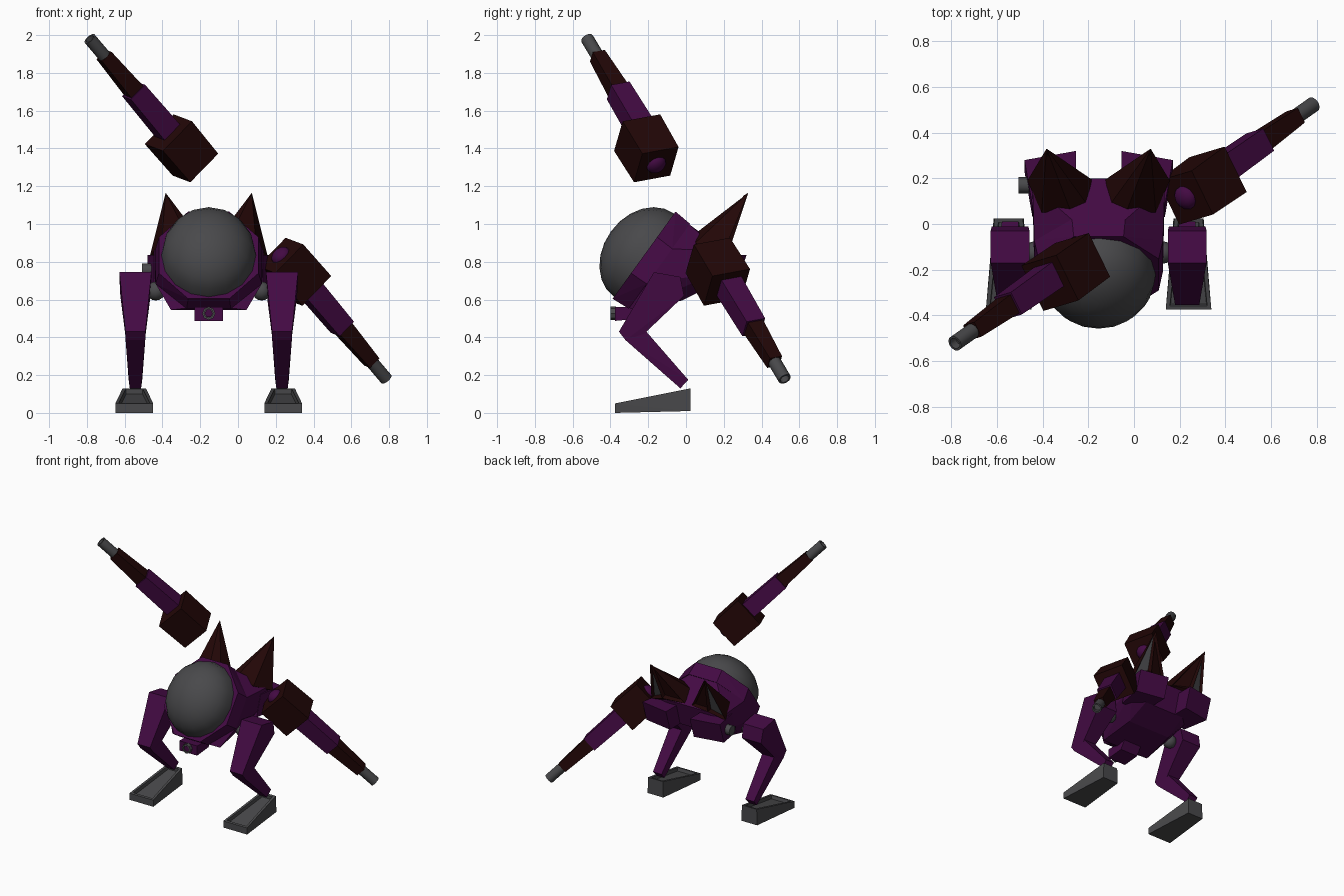
import bpy, bmesh, math
from mathutils import Vector, Matrix

if "Cube" in bpy.data.objects:
    bpy.data.objects.remove(bpy.data.objects["Cube"])

CX = -0.155  # centre line of the walker


def mat(name, rgb):
    m = bpy.data.materials.new(name)
    m.diffuse_color = (*rgb, 1)
    m.use_nodes = True
    m.node_tree.nodes["Principled BSDF"].inputs["Base Color"].default_value = m.diffuse_color
    return m


PURPLE = mat("purple", (0.056, 0.003, 0.056))
BROWN = mat("dark_brown", (0.016, 0.002, 0.002))
GREY = mat("grey", (0.066, 0.066, 0.07))


def finish(bm, name, *mats):
    bmesh.ops.recalc_face_normals(bm, faces=bm.faces)
    me = bpy.data.meshes.new(name)
    bm.to_mesh(me)
    bm.free()
    for m in mats:
        me.materials.append(m)
    ob = bpy.data.objects.new(name, me)
    bpy.context.collection.objects.link(ob)
    return ob


def hull(name, pts, m):
    bm = bmesh.new()
    for p in pts:
        bm.verts.new(p)
    bmesh.ops.convex_hull(bm, input=bm.verts)
    bmesh.ops.dissolve_limit(bm, angle_limit=0.02, verts=bm.verts, edges=bm.edges)
    return finish(bm, name, m)


def frame(origin, axis, side):
    """Matrix with local z along axis and local x close to side."""
    z = Vector(axis).normalized()
    y = z.cross(Vector(side)).normalized()
    x = y.cross(z)
    return Matrix.Translation(origin) @ Matrix((x, y, z)).transposed().to_4x4()


def smooth(ob, angle=40):
    bpy.context.view_layer.objects.active = ob
    ob.select_set(True)
    bpy.ops.object.shade_smooth_by_angle(angle=math.radians(angle))
    ob.select_set(False)


def lathe(name, mtx, profile, n, m):
    """Turn (radius, height) points round the local z axis."""
    bm = bmesh.new()
    rings = [[bm.verts.new(mtx @ Vector((r * math.cos(2 * math.pi * i / n),
                                         r * math.sin(2 * math.pi * i / n), h)))
              for i in range(n)] for r, h in profile]
    for a, b in zip(rings, rings[1:]):
        for i in range(n):
            bm.faces.new((a[i], a[(i + 1) % n], b[(i + 1) % n], b[i]))
    bm.faces.new(rings[0])
    bm.faces.new(rings[-1])
    ob = finish(bm, name, m)
    smooth(ob)
    return ob


def taper(name, mtx, z0, a0, z1, a1, m):
    """Square bar that changes width along local z."""
    return hull(name, [mtx @ Vector((x * a, y * a, z)) for z, a in ((z0, a0), (z1, a1))
                       for x in (-1, 1) for y in (-1, 1)], m)


def ball(name, mtx, m, u=16, v=10):
    bm = bmesh.new()
    bmesh.ops.create_uvsphere(bm, u_segments=u, v_segments=v, radius=1, matrix=mtx)
    ob = finish(bm, name, m)
    smooth(ob, 60)
    return ob


# Canopy: flattened dome, leaning forward and up, back half cut away
tilt = frame((CX, -0.222, 0.835), (0, -0.81, 0.585), (1, 0, 0))
bm = bmesh.new()
bmesh.ops.create_uvsphere(bm, u_segments=16, v_segments=12, radius=1)
bmesh.ops.delete(bm, geom=[v for v in bm.verts if v.co.z < -0.1], context='VERTS')
bm.transform(tilt @ Matrix.Diagonal((0.25, 0.272, 0.216, 1)))
smooth(finish(bm, "canopy", GREY), 60)


# Hull: octagonal collar running back into a broad stern
def octagon(rx, ry, z):
    return [tilt @ Vector((rx * math.cos(a), ry * math.sin(a), z))
            for a in (math.pi / 8 + k * math.pi / 4 for k in range(8))]


hull("collar", octagon(0.285, 0.308, 0.0) + octagon(0.305, 0.3, -0.1), PURPLE)
stern = octagon(0.305, 0.295, -0.1)
for s in (-1, 1):
    stern += [(CX + s * x, y, z) for x, y, z in
              ((0.29, 0.17, 0.86), (0.29, 0.15, 0.74), (0.17, 0.2, 0.86),
               (0.17, 0.15, 0.68), (0.2, -0.28, 0.545), (0.18, -0.02, 0.595))]
hull("body", stern, PURPLE)

# Chin block with a ring muzzle
hull("chin", [(CX + x, y, z) for x in (-0.075, 0.075) for y, z in
              ((-0.375, 0.487), (-0.375, 0.56), (-0.2, 0.56), (-0.24, 0.5))], PURPLE)
muzzle = frame((CX, -0.37, 0.527), (0, -1, 0), (1, 0, 0))
lathe("chin_ring", muzzle, [(0.035, 0), (0.035, 0.03), (0.024, 0.03), (0.024, 0.01)], 8, GREY)
lathe("chin_core", muzzle, [(0.022, 0), (0.022, 0.025)], 6, PURPLE)

for s, side in ((-1, "left"), (1, "right")):
    def P(x, y, z):
        return Vector((CX + s * x, y, z))

    # Shoulder block leaning back, and its peg
    hull(side + "_shoulder", [P(x, y + dy, z) for z, dy in ((0.68, -0.05), (0.835, 0)) for x, y in
                              ((0.1, 0.08), (0.29, 0.08), (0.325, 0.28), (0.1, 0.32))], PURPLE)
    lathe(side + "_shoulder_peg", frame(P(0.29, 0.17, 0.755), (s, 0, 0), (0, 1, 0)),
          [(0.036, 0), (0.036, 0.062)], 12, GREY)

    # Horn: pointed pod with a grey hollow at the back
    bm = bmesh.new()
    tip = bm.verts.new(P(0.228, 0.33, 1.165))
    base = [bm.verts.new(P(*p)) for p in
            ((0.19, 0.235, 0.88), (0.03, 0.195, 0.87), (0.05, 0.085, 0.93),
             (0.12, 0.05, 0.95), (0.25, 0.05, 0.9), (0.312, 0.19, 0.83))]
    low = bm.verts.new(P(0.18, 0.1, 0.8))
    n = len(base)
    faces = [bm.faces.new((base[i], base[(i + 1) % n], tip)) for i in range(n)]
    for i in range(n):
        bm.faces.new((base[(i + 1) % n], base[i], low))
    bmesh.ops.recalc_face_normals(bm, faces=bm.faces)
    bmesh.ops.inset_individual(bm, faces=[faces[0], faces[-1]], thickness=0.024, depth=-0.02)
    faces[-1].material_index = 1
    finish(bm, side + "_horn", BROWN, GREY)

    # Hip joint
    lathe(side + "_hip_axle", frame(P(0.2, -0.125, 0.65), (s, 0, 0), (0, 1, 0)),
          [(0.03, 0), (0.03, 0.13)], 12, GREY)
    ball(side + "_hip_ball", Matrix.Translation(P(0.28, -0.125, 0.645))
         @ Matrix.Scale(0.05, 4), GREY, 12, 8)

    # Leg: thigh narrowing to the knee, then a slim shin
    thigh = ((-0.17, 0.745, 0.085), (-0.03, 0.72, 0.085), (-0.01, 0.62, 0.08),
             (-0.22, 0.42, 0.052), (-0.32, 0.385, 0.05), (-0.355, 0.43, 0.053))
    shin = ((-0.35, 0.425, 0.052), (-0.32, 0.385, 0.052), (-0.21, 0.43, 0.05),
            (-0.03, 0.13, 0.03), (0.012, 0.175, 0.036))
    for part, prof in (("thigh", thigh), ("shin", shin)):
        hull(side + "_" + part, [P(0.388 + e * w, y, z) for y, z, w in prof
                                 for e in (-1, 1)], PURPLE)

    # Foot: wedge narrowing to the heel, with a sunken top
    foot = hull(side + "_foot", [P(0.394 + e * w, y, z) for e in (-1, 1) for y, z, w in
                ((-0.375, 0, 0.1), (-0.375, 0.05, 0.1), (0.025, 0.01, 0.066),
                 (0.025, 0.13, 0.062))], GREY)
    bm = bmesh.new()
    bm.from_mesh(foot.data)
    top = [f for f in bm.faces if f.normal.z > 0.8]
    bmesh.ops.inset_region(bm, faces=top, thickness=0.025, depth=0)
    bmesh.ops.inset_region(bm, faces=top, thickness=0.004, depth=-0.025)
    bm.to_mesh(foot.data)
    bm.free()

# Cannon arms: one is the point reflection of the other
for s, side in ((1, "right"), (-1, "left")):
    o = Vector((0.297, 0.178, 0.755))
    if s < 0:
        o = Vector((0, 0, 2.16)) - o
    arm = frame(o, Vector((0.588, 0.416, -0.694)) * s, (0.67, 0.195, 0.715))
    block = Matrix.Translation((0, -0.012 if s > 0 else -0.03, -0.006)) @ arm
    taper(side + "_arm_box", block, -0.122, 0.108, 0.122, 0.112, BROWN)
    taper(side + "_arm_sleeve", arm, 0.1, 0.06, 0.435, 0.055, PURPLE)
    taper(side + "_arm_fore", arm, 0.42, 0.046, 0.70, 0.036, BROWN)
    lathe(side + "_arm_barrel", arm,
          [(0.035, 0.68), (0.035, 0.83), (0.025, 0.83), (0.025, 0.79)], 12, GREY)
    ball(side + "_arm_cap", block @ Matrix.Translation((0, 0, -0.118))
         @ Matrix.Diagonal((0.056, 0.056, 0.04, 1)), PURPLE, 12, 8)
